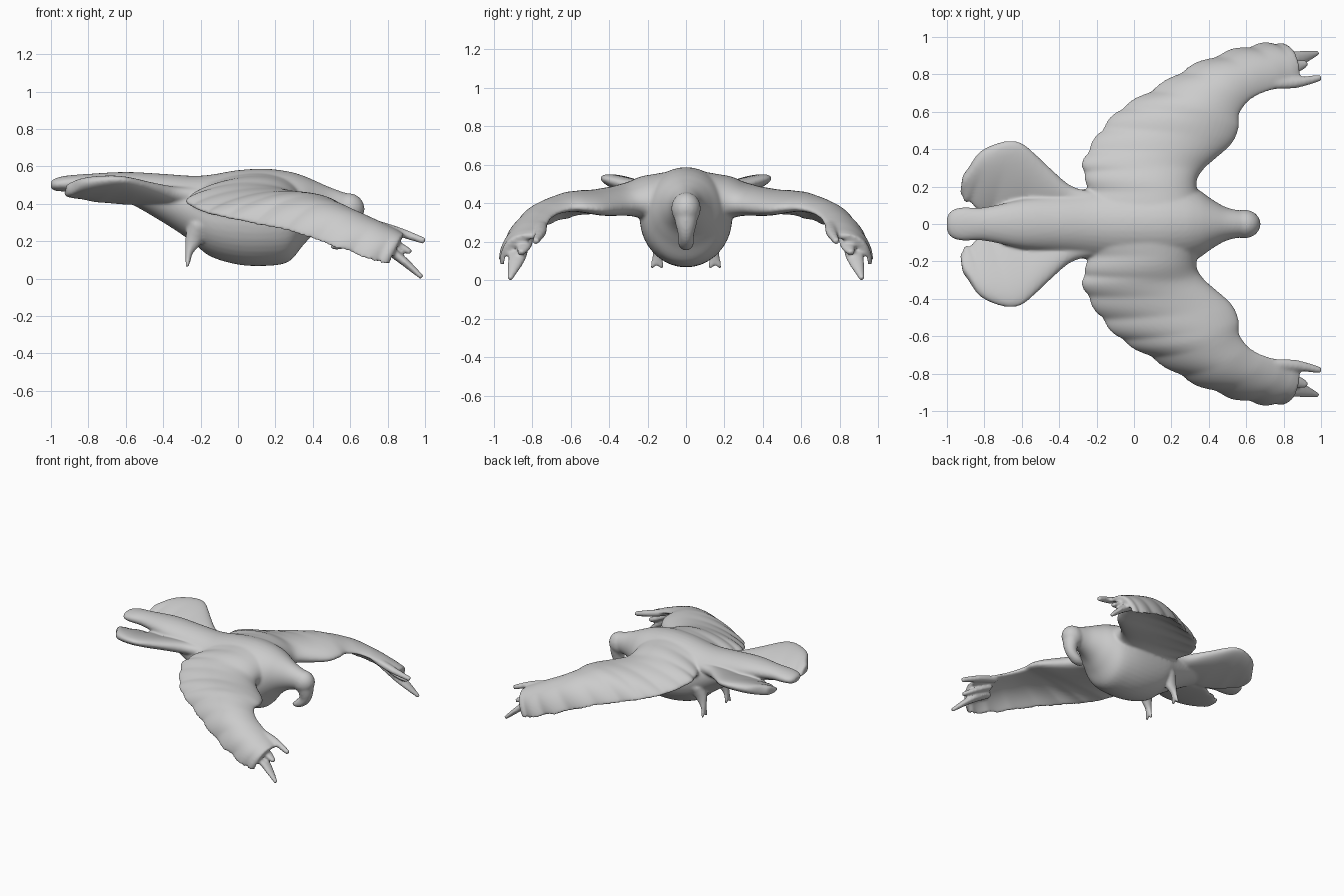
import bpy, bmesh, math
from mathutils import Vector

if "Cube" in bpy.data.objects:
    bpy.data.objects.remove(bpy.data.objects["Cube"])

bm = bmesh.new()


def spline(rows, steps):
    """Catmull-Rom interpolation through rows of numbers."""
    out = []
    n = len(rows)
    for i in range(n - 1):
        p = [rows[max(i - 1, 0)], rows[i], rows[i + 1], rows[min(i + 2, n - 1)]]
        for k in range(steps):
            t = k / steps
            out.append([0.5 * (2 * b + (c - a) * t + (2 * a - 5 * b + 4 * c - d) * t * t
                               + (3 * b - a - 3 * c + d) * t ** 3) for a, b, c, d in zip(*p)])
    return out + [list(rows[-1])]


def loft(rings, side=1):
    """Closed skin through rings of points; side=-1 mirrors in y."""
    vs = [[bm.verts.new((p[0], p[1] * side, p[2])) for p in r] for r in rings]
    faces = [bm.faces.new((vs[0])), bm.faces.new(vs[-1])]
    n = len(vs[0])
    for a, b in zip(vs, vs[1:]):
        for i in range(n):
            j = (i + 1) % n
            faces.append(bm.faces.new((a[i], a[j], b[j], b[i])))
    bmesh.ops.recalc_face_normals(bm, faces=faces)


def blade(rows, steps, camber=0.0, scallop=0.0, ripple=0.0, waves=11, n=48):
    """Flat feathered surface; rows = leading xyz, trailing xyz, thickness."""
    st = spline(rows, steps)
    mids = [(Vector(s[:3]) + Vector(s[3:6])) / 2 for s in st]
    rings = []
    for i, s in enumerate(st):
        L, T = Vector(s[:3]), Vector(s[3:6])
        f = i / (len(st) - 1)
        wave = abs(math.sin(f * math.pi * waves))
        T += (T - L).normalized() * scallop * (wave - 0.5)
        nrm = (T - L).cross(mids[min(i + 1, len(st) - 1)] - mids[max(i - 1, 0)]).normalized()
        if nrm.z < 0:
            nrm = -nrm
        ring = []
        for k in range(n):
            a = 2 * math.pi * k / n
            u = (1 - math.cos(a)) / 2
            h = camber * min(1, f * 2) * 4 * u * (1 - u) + s[6] / 2 * math.sin(a) * (1.3 - 0.6 * u)
            ring.append(L.lerp(T, u) + nrm * (h + ripple * (wave - 0.5) * u * u))
        rings.append(ring)
    return rings


def tube(rows, steps=6, n=16):
    """Tapered limb; rows = centre xyz, sideways radius, other radius."""
    st = spline(rows, steps)
    rings = []
    for i, s in enumerate(st):
        d = (Vector(st[min(i + 1, len(st) - 1)][:3]) - Vector(st[max(i - 1, 0)][:3])).normalized()
        a = Vector((0, 1, 0))
        a = (a - d * a.dot(d)).normalized()
        b = d.cross(a)
        rings.append([Vector(s[:3]) + a * math.cos(t) * s[3] + b * math.sin(t) * s[4]
                      for t in [2 * math.pi * k / n for k in range(n)]])
    return rings


# body from middle tail feather to neck: x, bottom, top, half width
body = [(-1.0, .485, .52, .035), (-.98, .47, .535, .07), (-.92, .465, .55, .09), (-.8, .455, .56, .09),
        (-.6, .41, .57, .13), (-.4, .30, .56, .16), (-.25, .2, .55, .19), (-.15, .12, .555, .215),
        (0, .075, .58, .235), (.15, .068, .587, .24), (.27, .09, .573, .22), (.35, .18, .55, .18),
        (.42, .25, .52, .13), (.5, .29, .485, .087), (.6, .31, .45, .067)]
loft([[(x, w * math.cos(t), (zb + zt) / 2 + (zt - zb) / 2 * math.sin(t))
       for t in [2 * math.pi * k / 40 for k in range(40)]] for x, zb, zt, w in spline(body, 5)])

# head
head = bmesh.ops.create_uvsphere(bm, u_segments=24, v_segments=16, radius=1)["verts"]
for v in head:
    v.co = (.59 + v.co.x * .087, v.co.y * .077, .372 + v.co.z * .085)

# hooked beak
loft(tube([(.6, 0, .36, .07, .07), (.61, 0, .29, .055, .055), (.60, 0, .235, .042, .042),
           (.56, 0, .195, .042, .035), (.52, 0, .175, .032, .022), (.495, 0, .168, .015, .01)]))

# wing: leading edge, trailing edge, thickness
wing = [(.39, .06, .39, -.28, .06, .42, .32), (.335, .20, .40, -.25, .20, .425, .235),
        (.37, .29, .385, -.275, .32, .41, .16), (.515, .42, .37, -.2, .47, .365, .13),
        (.56, .51, .375, -.08, .61, .33, .11), (.565, .59, .375, .1, .72, .29, .09),
        (.63, .67, .35, .3, .84, .245, .07), (.75, .72, .30, .53, .93, .16, .055),
        (.85, .745, .25, .72, .965, .09, .05), (.89, .765, .225, .81, .95, .075, .04)]
# wing tip feathers
tips = [[(.70, .75, .30, .03, .025), (.86, .755, .25, .03, .025), (1.0, .783, .2, .018, .018)],
        [(.70, .82, .26, .04, .02), (.85, .84, .18, .04, .022), (.925, .86, .14, .018, .016)],
        [(.68, .86, .22, .04, .02), (.84, .875, .13, .05, .026), (.985, .915, .005, .014, .014)]]
# side tail lobe: outer xy, inner xy, thickness
lobe = [(-.2, .17, -.2, .0, .10), (-.33, .2, -.35, .0, .09), (-.45, .30, -.5, .0, .085),
        (-.58, .42, -.65, .0, .08), (-.66, .445, -.77, .04, .08), (-.75, .425, -.86, .10, .08),
        (-.83, .38, -.905, .125, .075), (-.885, .30, -.925, .16, .07), (-.915, .26, -.925, .2, .05)]
lobe = [(a, b, .405 + .29 * b, c, d, .405 + .29 * d, t) for a, b, c, d, t in lobe]

for side in (1, -1):
    loft(blade(wing, 12, camber=.062, scallop=.016, ripple=.008), side)
    for tip in tips:
        loft(tube(tip), side)
    loft(blade(lobe, 6, scallop=.014, ripple=.008, waves=6), side)
    # leg with two webbed toes
    loft(tube([(-.21, .13, .28, .07, .06), (-.24, .14, .2, .035, .045), (-.262, .147, .14, .026, .022),
               (-.268, .15, .085, .036, .013)]), side)
    for y in (.125, .18):
        loft(tube([(-.262, .147, .13, .018, .014), (-.268, (y + .147) / 2, .095, .018, .013),
                   (-.272, y, .06, .01, .009)]), side)

mesh = bpy.data.meshes.new("bird")
bm.to_mesh(mesh)
bm.free()
bird = bpy.data.objects.new("bird", mesh)
bpy.context.collection.objects.link(bird)

# fuse all parts into one smooth sculpted skin
fuse = bird.modifiers.new("fuse", "REMESH")
fuse.mode = "VOXEL"
fuse.voxel_size = .009
fuse.use_smooth_shade = True
soften = bird.modifiers.new("soften", "SMOOTH")
soften.factor = .5
soften.iterations = 10
